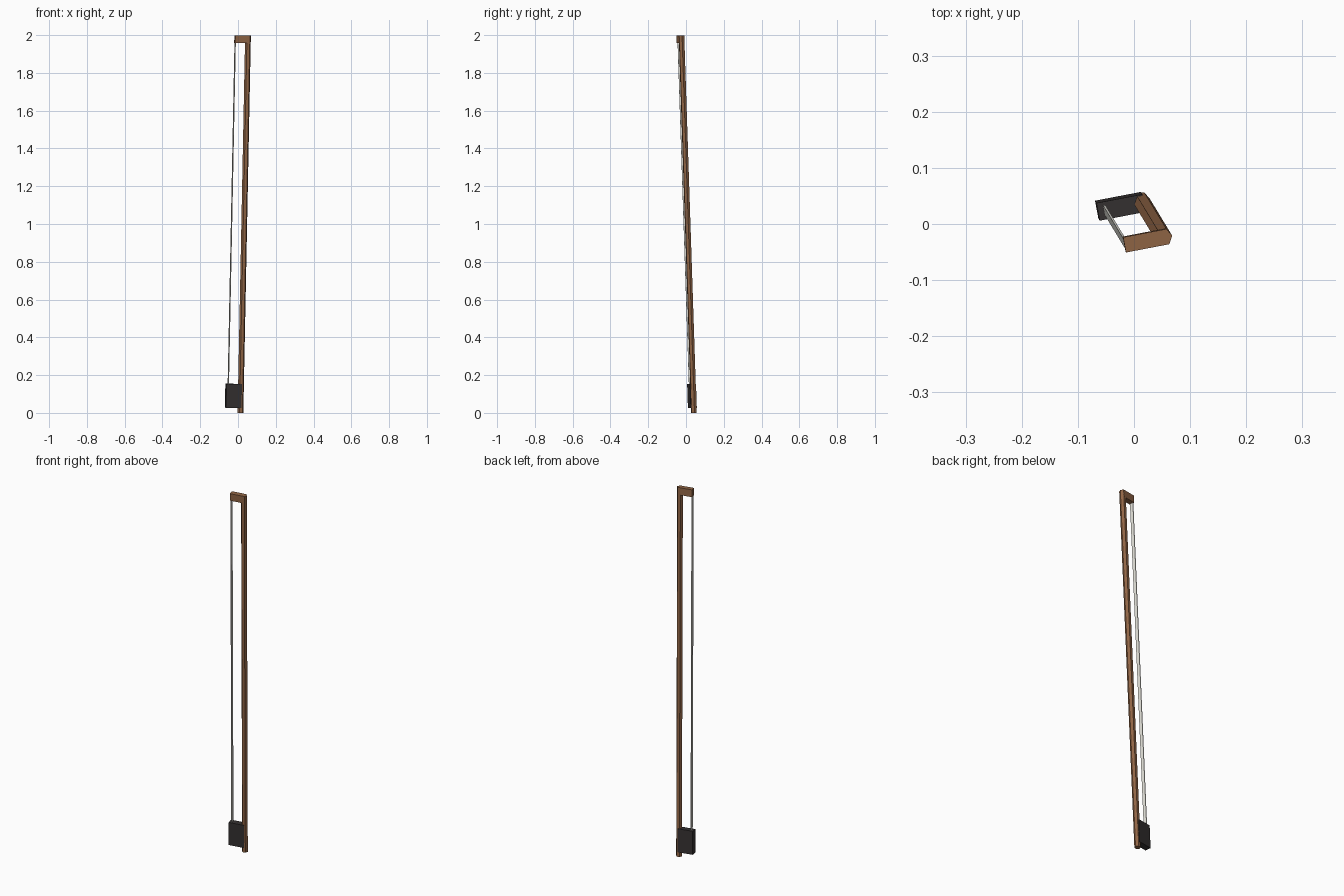
import bpy, bmesh, math
from mathutils import Matrix, Vector

if "Cube" in bpy.data.objects:
    bpy.data.objects.remove(bpy.data.objects["Cube"])

# Leaning frame: W runs up the stick, U across toward the stick, V through the depth
W = Vector((0.040, -0.066, 2.0)).normalized()
a = math.radians(10.8)
U = Vector((math.cos(a), math.sin(a), 0))
U = (U - W * U.dot(W)).normalized()
V = W.cross(U)
FRAME = Matrix.Translation((0.013, 0.042, 0.0003)) @ Matrix((U, V, W)).transposed().to_4x4()


def material(name, rgb):
    m = bpy.data.materials.new(name)
    m.diffuse_color = (*rgb, 1)
    m.use_nodes = True
    m.node_tree.nodes["Principled BSDF"].inputs["Base Color"].default_value = m.diffuse_color
    return m


def prism(name, profile, z0, z1, mat):
    """Extrude a (u, v) profile along the stick direction."""
    bm = bmesh.new()
    face = bm.faces.new([bm.verts.new((u, v, z0)) for u, v in profile])
    ext = bmesh.ops.extrude_face_region(bm, geom=[face])
    top = [g for g in ext["geom"] if isinstance(g, bmesh.types.BMVert)]
    bmesh.ops.translate(bm, verts=top, vec=(0, 0, z1 - z0))
    bmesh.ops.recalc_face_normals(bm, faces=bm.faces)
    bm.transform(FRAME)
    me = bpy.data.meshes.new(name)
    bm.to_mesh(me)
    bm.free()
    me.materials.append(mat)
    ob = bpy.data.objects.new(name, me)
    bpy.context.collection.objects.link(ob)
    return ob


def rect(u0, u1, half_v):
    return [(u0, -half_v), (u1, -half_v), (u1, half_v), (u0, half_v)]


wood = material("wood", (0.28, 0.13, 0.06))
dark = material("dark", (0.035, 0.03, 0.03))
hair = material("hair", (0.75, 0.74, 0.68))

# Six-sided stick
R = 0.0155
hexagon = [(R * math.cos(i * math.pi / 3), R * math.sin(i * math.pi / 3)) for i in range(6)]
prism("stick", hexagon, 0.0, 1.998, wood)

# Tip block at the top
prism("tip_block", rect(-0.071, 0.0075, 0.0138), 1.959, 1.9985, wood)

# Dark grip block near the bottom
prism("grip_block", rect(-0.0815, 0.002, 0.016), 0.026, 0.153, dark)

# Flat ribbon of hair between the blocks
prism("hair_ribbon", rect(-0.0705, -0.0665, 0.009), 0.14, 1.965, hair)
